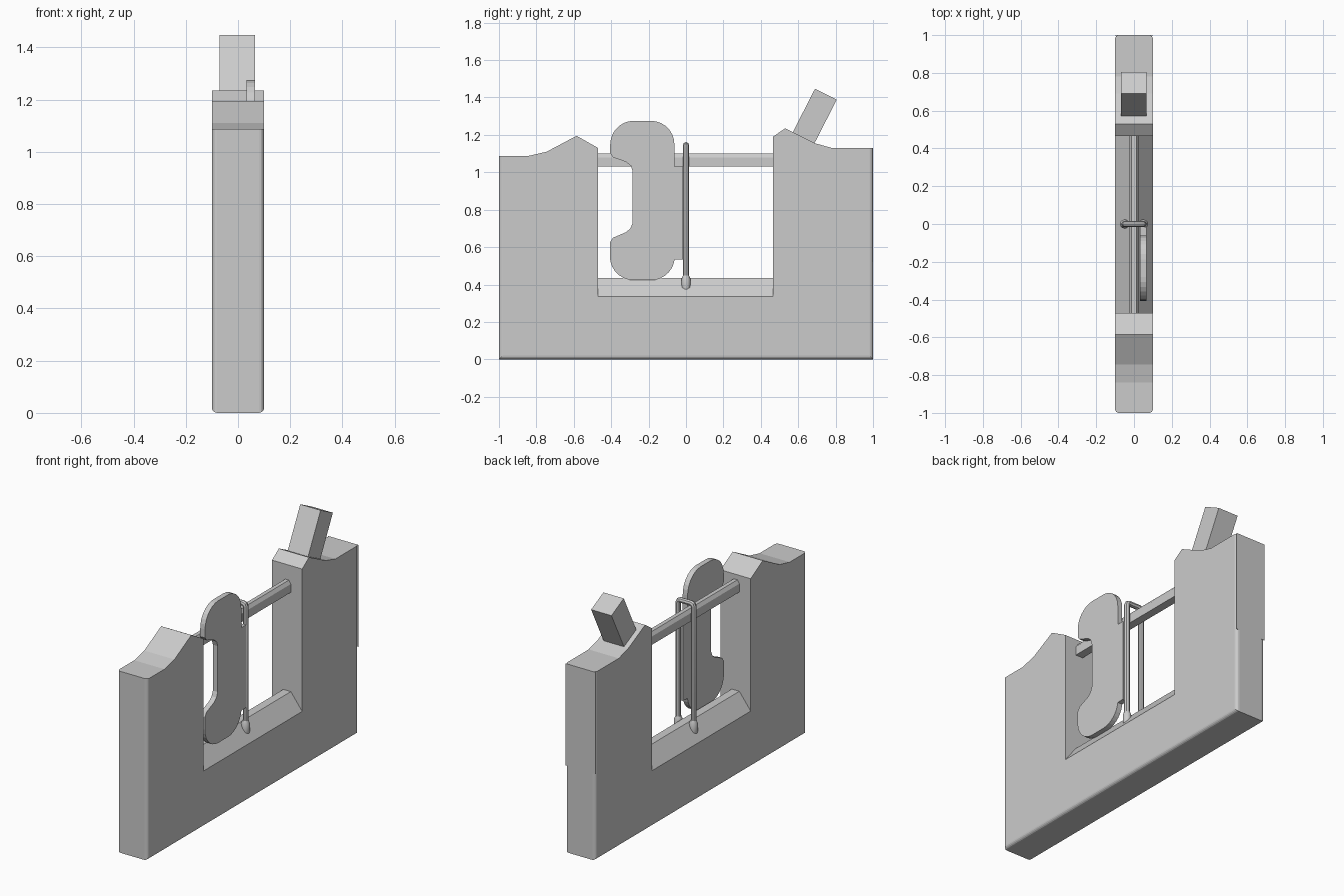
import bpy, bmesh, math
from mathutils import Vector

if "Cube" in bpy.data.objects:
    bpy.data.objects.remove(bpy.data.objects["Cube"])

grey = bpy.data.materials.new("plain grey")
grey.diffuse_color = (0.6, 0.6, 0.6, 1)
grey.use_nodes = True
grey.node_tree.nodes["Principled BSDF"].inputs["Base Color"].default_value = grey.diffuse_color


def finish(name, bm, smooth=False):
    bmesh.ops.recalc_face_normals(bm, faces=bm.faces)
    me = bpy.data.meshes.new(name)
    bm.to_mesh(me)
    bm.free()
    me.materials.append(grey)
    ob = bpy.data.objects.new(name, me)
    bpy.context.collection.objects.link(ob)
    if smooth:
        bpy.context.view_layer.objects.active = ob
        ob.select_set(True)
        bpy.ops.object.shade_smooth_by_angle(angle=math.radians(35))
        ob.select_set(False)
    return ob


def extrude(name, outline, x0, x1, corner=0.0):
    """Side outline of (y, z) points, extruded along x."""
    bm = bmesh.new()
    face = bm.faces.new([bm.verts.new((x0, y, z)) for y, z in outline])
    new = bmesh.ops.extrude_face_region(bm, geom=[face])["geom"]
    bmesh.ops.translate(bm, vec=(x1 - x0, 0, 0),
                        verts=[v for v in new if isinstance(v, bmesh.types.BMVert)])
    if corner:  # round the upright edges at both ends
        ends = [e for e in bm.edges
                if all(abs(v.co.y) > 0.999 for v in e.verts)
                and abs(e.verts[0].co.x - e.verts[1].co.x) < 1e-5]
        bmesh.ops.bevel(bm, geom=ends, offset=corner, segments=4,
                        profile=0.5, affect='EDGES')
    return finish(name, bm)


def prism(name, section, y0, y1):
    """Cross-section of (x, z) points, extruded along y."""
    bm = bmesh.new()
    face = bm.faces.new([bm.verts.new((x, y0, z)) for x, z in section])
    new = bmesh.ops.extrude_face_region(bm, geom=[face])["geom"]
    bmesh.ops.translate(bm, vec=(0, y1 - y0, 0),
                        verts=[v for v in new if isinstance(v, bmesh.types.BMVert)])
    return finish(name, bm)


def arc(cy, cz, r, a0, a1, n=7):
    return [(cy + r * math.cos(math.radians(a0 + (a1 - a0) * i / n)),
             cz + r * math.sin(math.radians(a0 + (a1 - a0) * i / n)))
            for i in range(n + 1)]


# U-shaped body with two shaped towers
extrude("body", [
    (-1, 0), (1, 0), (1, 1.13), (0.78, 1.13), (0.69, 1.155), (0.53, 1.235),
    (0.465, 1.19), (0.465, 0.335), (-0.47, 0.335), (-0.47, 1.13),
    (-0.585, 1.195), (-0.745, 1.11), (-0.84, 1.088), (-1, 1.088)],
    -0.1, 0.1, corner=0.02)

# thin square-cornered plate on the back end
extrude("back_plate", [(0.997, 0.52), (1, 0.52), (1, 1.13), (0.997, 1.13)], -0.1, 0.1)

# sloped ridge between the towers
prism("ridge", [(-0.1, 0.33), (0.1, 0.33), (0.1, 0.336), (0.025, 0.435),
                (-0.025, 0.435), (-0.1, 0.336)], -0.475, 0.47)

# upper rail
prism("rail", [(-0.025, 1.03), (0.025, 1.03), (0.025, 1.08), (0.012, 1.1),
               (-0.012, 1.1), (-0.025, 1.08)], -0.48, 0.475)

# tilted lever block
extrude("lever", [(0.69, 1.447), (0.806, 1.388), (0.674, 1.13), (0.558, 1.189)],
        -0.07, 0.065)

# C-shaped side plate
extrude("side_plate",
        [(-0.017, 0.535), (-0.017, 1.03), (-0.062, 1.03)]
        + arc(-0.187, 1.15, 0.125, 0, 90)
        + arc(-0.28, 1.15, 0.125, 90, 180)
        + [(-0.405, 1.1), (-0.39, 1.08), (-0.32, 1.055), (-0.295, 1.035), (-0.285, 1.005),
           (-0.285, 0.73), (-0.297, 0.7), (-0.32, 0.68), (-0.39, 0.65), (-0.407, 0.625)]
        + arc(-0.28, 0.55, 0.127, 180, 270)
        + arc(-0.187, 0.55, 0.127, 270, 352),
        0.033, 0.065)

# wire loop hung over the rail
curve = bpy.data.curves.new("loop_path", 'CURVE')
curve.dimensions = '3D'
curve.bevel_depth = 0.016
curve.bevel_resolution = 2
path = [(-0.051, 0.38), (-0.051, 1.13), (-0.047, 1.141), (-0.036, 1.146),
        (0.036, 1.146), (0.047, 1.141), (0.051, 1.13), (0.051, 0.38)]
spline = curve.splines.new('POLY')
spline.points.add(len(path) - 1)
for point, (x, z) in zip(spline.points, path):
    point.co = (x, 0, z, 1)
tmp = bpy.data.objects.new("loop_path", curve)
bpy.context.collection.objects.link(tmp)
bpy.context.view_layer.update()
bm = bmesh.new()
bm.from_mesh(tmp.to_mesh())
tmp.to_mesh_clear()
bpy.data.objects.remove(tmp)
finish("wire_loop", bm, smooth=True)

# thicker rounded feet on both legs of the loop
for side, label in ((-1, "left"), (1, "right")):
    bm = bmesh.new()
    rings = []
    for r, z in ((0.012, 0.36), (0.02, 0.367), (0.024, 0.385), (0.024, 0.43), (0.016, 0.45)):
        rings.append([bm.verts.new((side * 0.05 + r * math.cos(i * math.tau / 12),
                                    r * math.sin(i * math.tau / 12), z)) for i in range(12)])
    for a, b in zip(rings, rings[1:]):
        for i in range(12):
            j = (i + 1) % 12
            bm.faces.new((a[i], a[j], b[j], b[i]))
    bm.faces.new(rings[0])
    bm.faces.new(rings[-1])
    finish(label + "_loop_foot", bm, smooth=True)
